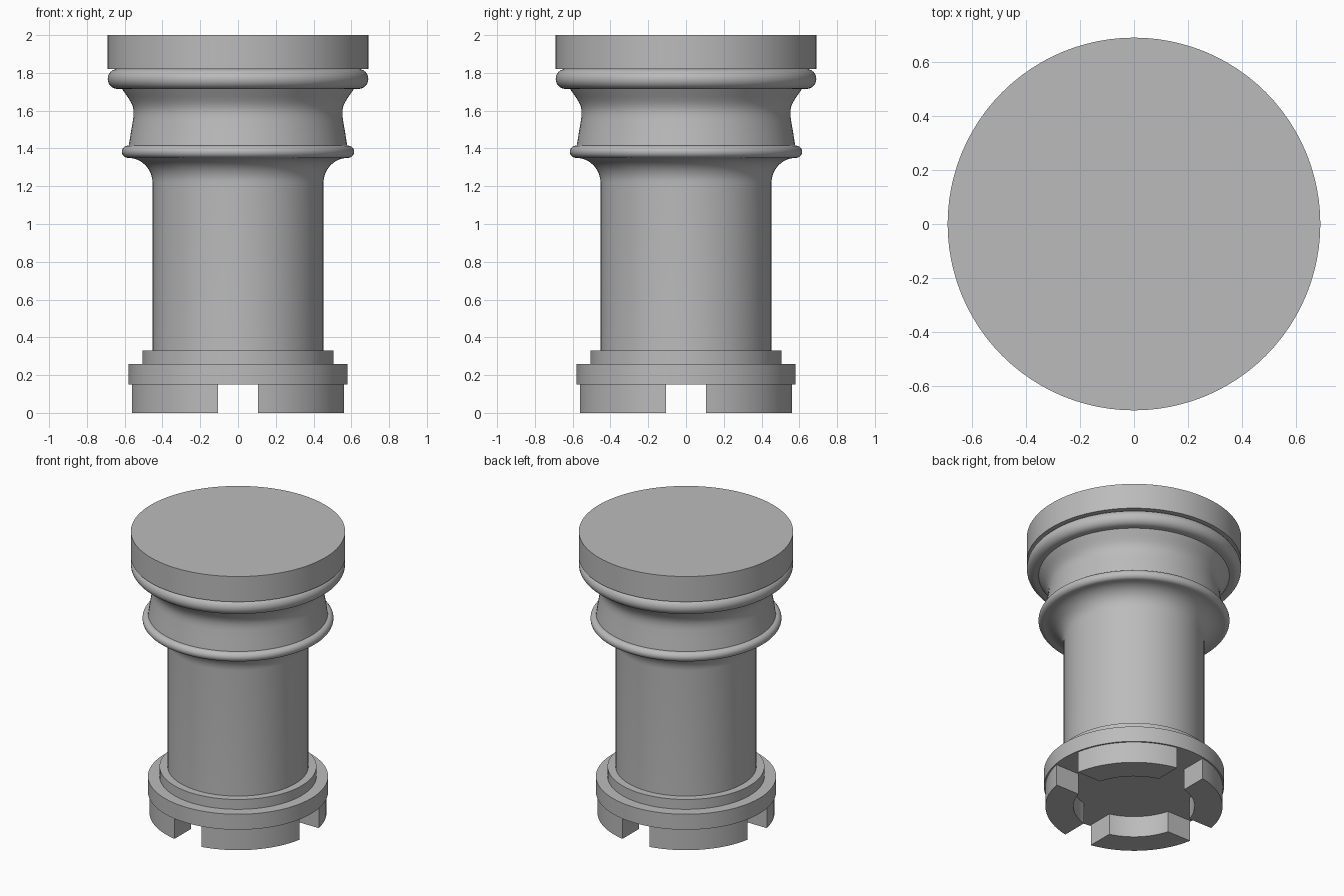
import bpy
import bmesh
from math import cos, sin, pi, asin, radians

cube = bpy.data.objects.get("Cube")
if cube:
    bpy.data.objects.remove(cube, do_unlink=True)

SEGMENTS = 96

grey = bpy.data.materials.new("plain grey")
grey.use_nodes = True
colour = (0.5, 0.5, 0.5, 1)
grey.diffuse_color = colour
grey.node_tree.nodes["Principled BSDF"].inputs["Base Color"].default_value = colour


def finish(name, bm, smooth=True):
    bmesh.ops.recalc_face_normals(bm, faces=bm.faces)
    mesh = bpy.data.meshes.new(name)
    bm.to_mesh(mesh)
    bm.free()
    mesh.materials.append(grey)
    obj = bpy.data.objects.new(name, mesh)
    bpy.context.collection.objects.link(obj)
    if smooth:
        bpy.ops.object.select_all(action="DESELECT")
        obj.select_set(True)
        bpy.context.view_layer.objects.active = obj
        bpy.ops.object.shade_smooth_by_angle(angle=radians(35))
    return obj


def lathe(name, profile):
    """Turn (radius, height) points around z and cap both ends."""
    bm = bmesh.new()
    rings = [[bm.verts.new((r * cos(2 * pi * i / SEGMENTS), r * sin(2 * pi * i / SEGMENTS), z))
              for i in range(SEGMENTS)] for r, z in profile]
    for low, high in zip(rings, rings[1:]):
        for i in range(SEGMENTS):
            j = (i + 1) % SEGMENTS
            bm.faces.new((low[i], low[j], high[j], high[i]))
    bm.faces.new(rings[0])
    bm.faces.new(rings[-1])
    return finish(name, bm)


def arc(cr, cz, rr, rz, start, end, steps=12):
    angles = [radians(start + (end - start) * k / steps) for k in range(steps + 1)]
    return [(cr + rr * cos(a), cz + rz * sin(a)) for a in angles]


# Stepped base and straight column with a flared cove at its top
lathe("base_ring", [(0.58, 0.15), (0.58, 0.26)])
lathe("base_step", [(0.505, 0.26), (0.505, 0.33)])
lathe("column", [(0.453, 0.33)] + arc(0.583, 1.22, 0.13, 0.13, 180, 90))

# Rounded collars
lathe("lower_collar", arc(0.583, 1.3825, 0.032, 0.0325, -90, 90))
lathe("upper_collar", arc(0.638, 1.768, 0.052, 0.053, -90, 90))

# Waisted neck: straight taper, then a curve flaring out to the upper collar
lathe("neck", [(0.579, 1.41), (0.568, 1.48), (0.556, 1.55), (0.553, 1.575), (0.553, 1.6),
               (0.558, 1.625), (0.57, 1.65), (0.586, 1.675), (0.604, 1.7), (0.617, 1.72)])

# Plain top disc
lathe("top_disc", [(0.69, 1.82), (0.69, 2.0)])

# Four wedge feet with parallel-sided gaps on the main axes
OUTER, INNER, HALF_GAP, FOOT_HEIGHT = 0.57, 0.39, 0.107, 0.15


def foot_arc(radius, turn, steps=16):
    edge = asin(HALF_GAP / radius)
    angles = [turn + edge + (pi / 2 - 2 * edge) * k / steps for k in range(steps + 1)]
    return [(radius * cos(a), radius * sin(a)) for a in angles]


for n, side in enumerate(("back_left", "back_right", "front_right", "front_left")):
    bm = bmesh.new()
    outline = foot_arc(OUTER, n * pi / 2) + foot_arc(INNER, n * pi / 2)[::-1]
    face = bm.faces.new([bm.verts.new((x, y, 0)) for x, y in outline])
    made = bmesh.ops.extrude_face_region(bm, geom=[face])["geom"]
    top = [v for v in made if isinstance(v, bmesh.types.BMVert)]
    bmesh.ops.translate(bm, verts=top, vec=(0, 0, FOOT_HEIGHT))
    finish(side + "_foot", bm)
